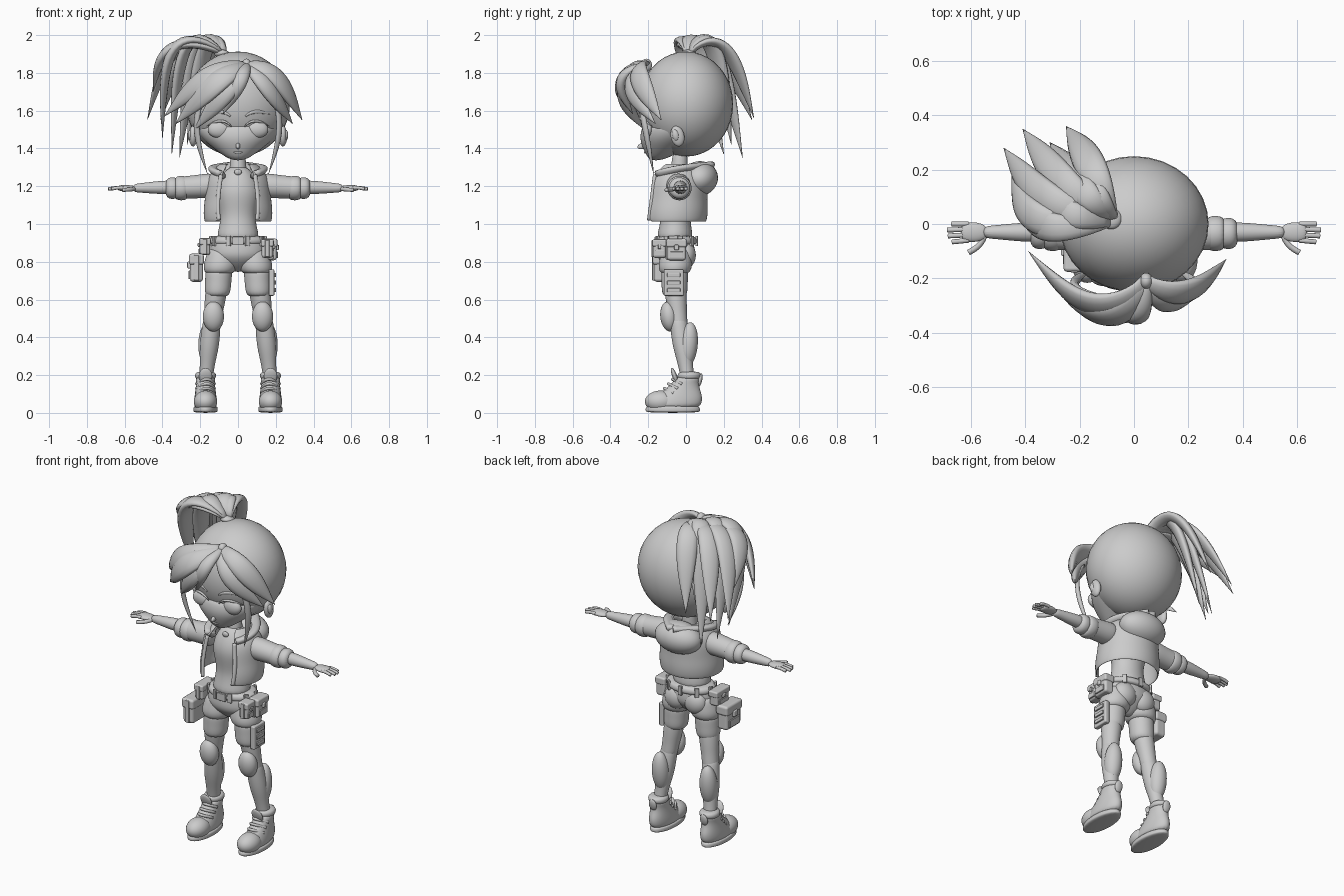
import bpy, bmesh
from math import sin, cos, pi, tau
from mathutils import Vector, Matrix

old = bpy.data.objects.get("Cube")
if old:
    bpy.data.objects.remove(old)

clay = bpy.data.materials.new("clay_grey")
clay.use_nodes = True
clay.diffuse_color = (0.6, 0.6, 0.6, 1)
clay.node_tree.nodes["Principled BSDF"].inputs["Base Color"].default_value = clay.diffuse_color


def finish(name, bm, mirror=False):
    """Turn a bmesh into a smooth, coloured object, optionally mirrored across x."""
    bmesh.ops.recalc_face_normals(bm, faces=bm.faces)
    mesh = bpy.data.meshes.new(name)
    bm.to_mesh(mesh)
    bm.free()
    mesh.polygons.foreach_set("use_smooth", [True] * len(mesh.polygons))
    mesh.materials.append(clay)
    part = bpy.data.objects.new(name, mesh)
    bpy.context.collection.objects.link(part)
    if mirror:
        part.modifiers.new("Mirror", "MIRROR").use_mirror_merge = False
    return part


def skin(rings, closed=True):
    """Join rings of points into a surface, capped when closed."""
    bm = bmesh.new()
    rows = [[bm.verts.new(point) for point in ring] for ring in rings]
    count = len(rows[0])
    for low, high in zip(rows, rows[1:]):
        for i in range(count if closed else count - 1):
            j = (i + 1) % count
            bm.faces.new((low[i], low[j], high[j], high[i]))
    if closed:
        bm.faces.new(rows[0])
        bm.faces.new(rows[-1])
    return bm


def loft(name, start, end, widths, depth=1, gap=0, mirror=False):
    """Evenly spaced elliptical rings from start to end, left open at the front by gap."""
    start, end = Vector(start), Vector(end)
    sideways = abs(end.x - start.x) > abs(end.z - start.z)
    depths = depth if isinstance(depth, list) else [depth] * len(widths)
    sides = 20
    rings = []
    for k, (width, ratio) in enumerate(zip(widths, depths)):
        middle = start.lerp(end, k / (len(widths) - 1))
        ring = []
        for i in range(sides):
            angle = gap + (tau - gap * 2) * i / (sides - 1 if gap else sides)
            across, along = width * sin(angle), -width * ratio * cos(angle)
            offset = (0, across, along) if sideways else (across, along, 0)
            ring.append(middle + Vector(offset))
        rings.append(ring)
    part = finish(name, skin(rings, not gap), mirror)
    if gap:
        shell = part.modifiers.new("Solidify", "SOLIDIFY")
        shell.thickness, shell.offset = 0.012, 0
    smooth = part.modifiers.new("Subdivision", "SUBSURF")
    smooth.levels = smooth.render_levels = 2


def lock(name, start, end, bulge, width, thick, taper=True, mirror=False):
    """Sweep a flattened section along an arched path, facing away from the head."""
    start, end, bulge = Vector(start), Vector(end), Vector(bulge)
    steps, sides = 20, 12
    path = [start.lerp(end, k / steps) + bulge * sin(pi * (k / steps) ** 0.8) for k in range(steps + 1)]
    rings = []
    for k, point in enumerate(path):
        u = k / steps
        tangent = (path[min(k + 1, steps)] - path[max(k - 1, 0)]).normalized()
        out = point - Vector((0, 0, 1.6))
        out = (out - tangent * out.dot(tangent)).normalized()
        side = tangent.cross(out)
        size = (0.45 + 0.55 * sin(pi * u)) * (1 - u ** 6) + 0.02 if taper else 1
        rings.append([point + size * (side * width * cos(tau * i / sides) + out * thick * sin(tau * i / sides))
                      for i in range(sides)])
    finish(name, skin(rings), mirror)


def ball(name, centre, radii, tilt=0, mirror=False):
    bm = bmesh.new()
    bmesh.ops.create_uvsphere(bm, u_segments=32, v_segments=20, radius=1)
    bm.transform(Matrix.Translation(centre) @ Matrix.Rotation(tilt, 4, "X") @ Matrix.Diagonal((*radii, 1)))
    finish(name, bm, mirror)


def box(name, centre, size, turn=0):
    """Bevelled block turned about z."""
    bm = bmesh.new()
    bmesh.ops.create_cube(bm, size=1)
    bm.transform(Matrix.Translation(centre) @ Matrix.Rotation(turn, 4, "Z") @ Matrix.Diagonal((*size, 1)))
    bevel = finish(name, bm).modifiers.new("Bevel", "BEVEL")
    bevel.width, bevel.segments, bevel.harden_normals = min(size) / 4, 2, True


def pouch(name, x, y, z, width, length, height):
    """Bag with a flap, a clasp, a lower pocket and a front strap."""
    face = x + width / 2 * (1 if x > 0 else -1)
    box(name, (x, y, z), (width, length, height))
    box(name + "_flap", (x, y, z + height * 0.3), (width * 1.15, length * 1.1, height * 0.4))
    box(name + "_clasp", (face, y, z + height * 0.1), (width * 0.4, length / 4, height / 4))
    box(name + "_pocket", (face, y, z - height / 4), (width * 0.2, length * 0.7, height * 0.3))
    box(name + "_strap", (x, y - length / 2, z), (width * 0.4, width / 4, height * 0.9))


# Head and face
ball("cranium", (0, 0, 1.635), (0.275, 0.25, 0.278))
loft("jaw", (0, -0.16, 1.335), (0, 0, 1.55), [0.04, 0.115, 0.185, 0.225, 0.24], depth=0.9)
ball("nose", (0, -0.225, 1.415), (0.012, 0.034, 0.016), tilt=0.3)
ball("lips", (0, -0.21, 1.38), (0.025, 0.012, 0.008))
ball("eye", (0.1, -0.2, 1.5), (0.06, 0.03, 0.045), mirror=True)
lock("eyelid", (0.035, -0.23, 1.515), (0.17, -0.175, 1.515), (0, -0.02, 0.03), 0.007, 0.007, mirror=True)
lock("eyebrow", (0.04, -0.24, 1.57), (0.17, -0.19, 1.58), (0, -0.01, 0.02), 0.01, 0.006, mirror=True)
ball("ear", (0.238, -0.045, 1.465), (0.022, 0.036, 0.055), tilt=0.2, mirror=True)
ball("ear_bowl", (0.252, -0.055, 1.47), (0.014, 0.018, 0.03), tilt=0.2, mirror=True)

# Fringe swept to both sides of a parting knot, plus long side strands
knot = (0.045, -0.21, 1.84)
ball("parting_knot", knot, (0.025, 0.03, 0.035))
for tip, bulge, width in [((-0.39, -0.1, 1.57), (-0.02, -0.13, 0.05), 0.065),
                          ((-0.33, -0.18, 1.53), (0, -0.14, 0.04), 0.065),
                          ((-0.23, -0.22, 1.5), (0.02, -0.12, 0.02), 0.055),
                          ((-0.08, -0.28, 1.58), (0.02, -0.1, 0.03), 0.04),
                          ((0.34, -0.13, 1.55), (0.03, -0.07, 0.06), 0.06),
                          ((0.29, -0.16, 1.53), (0, -0.1, 0.02), 0.05)]:
    lock("fringe_lock", knot, tip, bulge, width, 0.028)
lock("side_strand", (0.14, -0.26, 1.74), (0.16, -0.17, 1.26), (0.07, 0, 0), 0.018, 0.013, mirror=True)

# Side ponytail: locks rise from the tie, fan out by spread, then fall
tie = Vector((-0.085, 0.02, 1.9))
ball("hair_tie", tie, (0.04, 0.04, 0.022), tilt=-0.2)
for tip, spread in [((-0.45, 0.18, 1.7), 0.07), ((-0.48, 0.28, 1.55), 0.03), ((-0.41, 0.35, 1.55), 0),
                    ((-0.25, 0.36, 1.56), -0.04), ((-0.35, 0.2, 1.37), 0.04), ((-0.31, 0.3, 1.35), -0.01),
                    ((-0.4, 0.16, 1.45), 0.08), ((-0.27, 0.24, 1.42), -0.03)]:
    rise = 0.04 + (tie.z - tip[2]) * 0.39
    lock("ponytail_lock", tie, tip, (-0.04 - spread, -spread, rise), 0.058, 0.026)

# Neck and torso
loft("neck", (0, -0.04, 1.22), (0, -0.03, 1.4), [0.055, 0.042, 0.04])
loft("torso", (0, -0.06, 0.9), (0, -0.045, 1.31), [0.12, 0.105, 0.09, 0.105, 0.12, 0.1, 0.05], depth=0.85)
ball("pendant", (0, -0.12, 1.275), (0.02, 0.01, 0.016))

# Open jacket with hood and rolled sleeves
loft("jacket", (0, -0.06, 1.01), (0, -0.04, 1.32), [0.175, 0.18, 0.17, 0.168, 0.155, 0.09], depth=0.94, gap=0.6)
lock("jacket_edge", (0.1, -0.195, 1.02), (0.09, -0.165, 1.26), (0.01, 0, 0), 0.012, 0.01, taper=False, mirror=True)
ball("hood", (0, 0.07, 1.24), (0.145, 0.1, 0.092), tilt=0.3)
lock("hood_rim", (0.085, -0.14, 1.26), (0, 0.13, 1.31), (0.07, 0, 0.01), 0.035, 0.02, taper=False, mirror=True)
loft("sleeve", (0.12, -0.04, 1.205), (0.33, -0.035, 1.19), [0.065, 0.066, 0.062, 0.06, 0.058], mirror=True)
loft("sleeve_roll", (0.26, -0.035, 1.19), (0.34, -0.035, 1.19), [0.055, 0.066, 0.066, 0.055], mirror=True)
loft("sleeve_end", (0.32, -0.035, 1.19), (0.385, -0.035, 1.19), [0.055, 0.058, 0.058, 0.04], mirror=True)

# Arms and hands
loft("forearm", (0.34, -0.03, 1.195), (0.56, -0.03, 1.19), [0.036, 0.036, 0.032, 0.026, 0.022], mirror=True)
loft("palm", (0.54, -0.03, 1.19), (0.64, -0.03, 1.19), [0.022, 0.036, 0.038, 0.03], depth=0.45, mirror=True)
for k, reach in enumerate((0.67, 0.685, 0.688, 0.672)):
    y = -0.06 + k * 0.02
    lock("finger", (0.61, y, 1.19), (reach, y * 1.1, 1.185), (0, 0, 0.004), 0.009, 0.009, taper=False, mirror=True)
lock("thumb", (0.55, -0.04, 1.185), (0.61, -0.105, 1.18), (-0.005, -0.01, 0), 0.011, 0.01, taper=False, mirror=True)

# Shorts and belt
loft("shorts_hips", (0, -0.055, 0.745), (0, -0.055, 0.95), [0.02, 0.1, 0.15, 0.15, 0.142, 0.12], depth=0.68)
ball("seat", (0.065, 0, 0.835), (0.07, 0.052, 0.07), mirror=True)
loft("shorts_leg", (0.08, -0.05, 0.88), (0.1, -0.06, 0.73), [0.06, 0.08, 0.085, 0.09, 0.088, 0.07], mirror=True)
loft("under_shorts", (0.1, -0.06, 0.77), (0.11, -0.06, 0.61), [0.07, 0.072, 0.07, 0.07, 0.06], mirror=True)
loft("belt", (0, -0.05, 0.885), (0, -0.05, 0.94), [0.14, 0.153, 0.15, 0.13], depth=0.72)
for k in range(9):
    angle = tau * (k + 0.5) / 9
    box("belt_loop", (0.146 * sin(angle), -0.05 - 0.106 * cos(angle), 0.91), (0.025, 0.014, 0.055), turn=angle)
box("belt_buckle", (0, -0.16, 0.91), (0.06, 0.014, 0.045))

# Belt bags and thigh pocket
pouch("left_belt_bag", 0.175, -0.05, 0.865, 0.06, 0.1, 0.115)
pouch("left_front_bag", 0.155, -0.14, 0.87, 0.06, 0.07, 0.1)
pouch("right_hip_bag", -0.22, -0.1, 0.768, 0.07, 0.14, 0.15)
pouch("right_belt_bag", -0.175, -0.07, 0.88, 0.055, 0.12, 0.09)
box("thigh_pocket", (0.178, -0.065, 0.69), (0.03, 0.105, 0.14))
for k in range(3):
    box("pocket_band", (0.194, -0.065, 0.65 + k * 0.04), (0.015, 0.07, 0.022))

# Legs and knee pads
loft("thigh", (0.11, -0.06, 0.68), (0.142, -0.035, 0.44), [0.058, 0.058, 0.055, 0.05, 0.048, 0.046], mirror=True)
loft("shin", (0.135, -0.045, 0.52), (0.174, 0.015, 0.14), [0.045, 0.049, 0.052, 0.05, 0.041, 0.037, 0.036], mirror=True)
ball("calf", (0.16, 0.012, 0.36), (0.05, 0.05, 0.12), tilt=-0.1, mirror=True)
ball("knee_pad", (0.13, -0.09, 0.51), (0.056, 0.046, 0.08), tilt=0.12, mirror=True)

# Boots
loft("boot_sole", (0.172, -0.07, 0), (0.172, -0.07, 0.04), [0.064, 0.065, 0.065, 0.06], depth=2.25, mirror=True)
loft("boot", (0.172, -0.07, 0.02), (0.172, 0.018, 0.2), [0.058, 0.062, 0.058, 0.053, 0.05, 0.053],
     depth=[2.4, 2.25, 2.1, 1.7, 1.35, 1.2], mirror=True)
ball("boot_toe", (0.172, -0.135, 0.06), (0.062, 0.082, 0.058), mirror=True)
loft("boot_collar", (0.172, 0.016, 0.175), (0.172, 0.018, 0.22), [0.048, 0.057, 0.057, 0.045], depth=1.1, mirror=True)
ball("boot_tongue", (0.172, -0.06, 0.195), (0.036, 0.013, 0.045), tilt=0.35, mirror=True)
ball("boot_heel_tab", (0.172, 0.074, 0.175), (0.025, 0.012, 0.035), tilt=-0.2, mirror=True)
for k in range(3):
    y, z = -0.065 + k * 0.022, 0.105 + k * 0.024
    lock("boot_lace", (0.125, y, z), (0.22, y, z), (0, -0.05, 0.025), 0.008, 0.008, taper=False, mirror=True)
